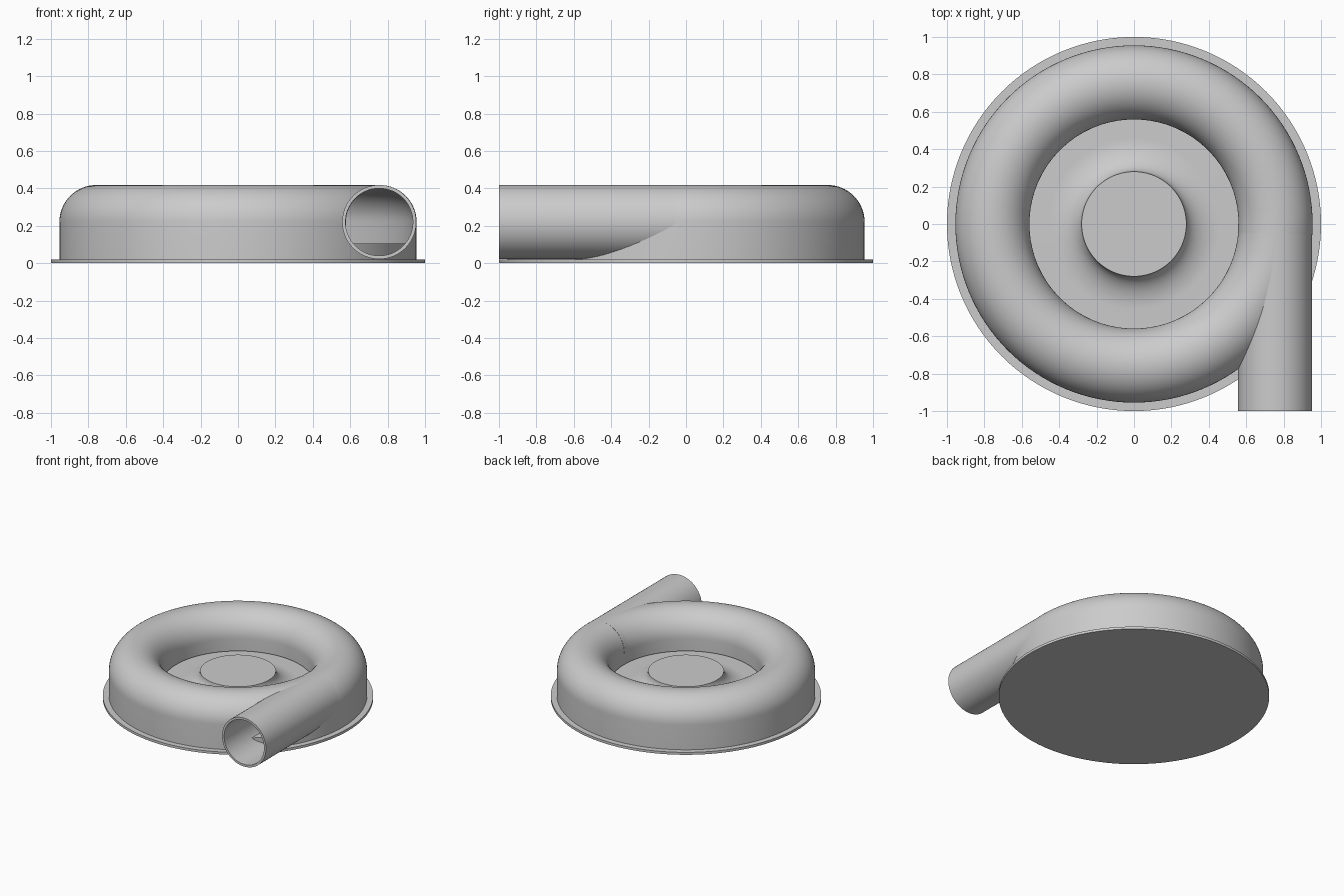
import bpy, bmesh, math
from mathutils import Matrix

cube = bpy.data.objects.get("Cube")
if cube:
    bpy.data.objects.remove(cube, do_unlink=True)

grey = bpy.data.materials.new("plain grey")
grey.use_nodes = True
colour = (0.6, 0.6, 0.6, 1)
grey.diffuse_color = colour
grey.node_tree.nodes["Principled BSDF"].inputs["Base Color"].default_value = colour


def arc(cx, cz, rx, rz, start, end, steps):
    """Points along an elliptical arc, angles in degrees."""
    angles = [math.radians(start + (end - start) * i / steps) for i in range(steps + 1)]
    return [(cx + rx * math.cos(a), cz + rz * math.sin(a)) for a in angles]


def lathe(name, profile, closed=False, steps=128):
    """Spin an (r, z) profile about the z axis."""
    bm = bmesh.new()
    verts = [bm.verts.new((r, 0, z)) for r, z in profile]
    edges = [bm.edges.new(pair) for pair in zip(verts, verts[1:])]
    if closed:
        edges.append(bm.edges.new((verts[-1], verts[0])))
    bmesh.ops.spin(bm, geom=verts + edges, axis=(0, 0, 1), cent=(0, 0, 0),
                   angle=math.tau, steps=steps, use_duplicate=False)
    bmesh.ops.remove_doubles(bm, verts=bm.verts, dist=1e-5)
    bmesh.ops.recalc_face_normals(bm, faces=bm.faces)
    mesh = bpy.data.meshes.new(name)
    bm.to_mesh(mesh)
    bm.free()
    obj = bpy.data.objects.new(name, mesh)
    bpy.context.collection.objects.link(obj)
    mesh.materials.append(grey)
    return obj


def smooth(obj):
    bpy.ops.object.select_all(action="DESELECT")
    obj.select_set(True)
    bpy.context.view_layer.objects.active = obj
    bpy.ops.object.shade_smooth_by_angle(angle=math.radians(30))


# Main dimensions shared by the ring-shaped duct and the straight outlet
duct_r, duct_z = 0.757, 0.22
outer, bore = 0.198, 0.18
floor = 0.02
lip = 0.12

# Mounting flange
base = lathe("base_flange", [(0, 0), (1, 0), (1, floor), (0, floor)])

# Ring-shaped casing shell, open at the centre
shell = [(duct_r + outer, floor)]
shell += arc(duct_r, duct_z, outer, outer, 0, 180, 32)
shell += [(duct_r - outer, lip), (duct_r - bore, lip)]
shell += arc(duct_r, duct_z, bore, bore, 180, 0, 32)
shell += [(duct_r + bore, floor)]
casing = lathe("volute_casing", shell, closed=True)

# Back plate flowing up into the central hub
plate = 0.105
hub = [(0, duct_z), (0.28, duct_z)]
hub += arc(0.46, duct_z, 0.18, duct_z - plate, 180, 270, 16)[1:]
hub += [(duct_r + bore - 0.002, plate), (duct_r + bore - 0.002, floor)]
hub_plate = lathe("hub_and_back_plate", hub)

# Straight outlet pipe, tangent to the ring
to_front = Matrix.Translation((duct_r - 0.002, 0, duct_z)) @ Matrix.Rotation(math.pi / 2, 4, "X")
pipe = lathe("outlet_pipe", [(outer, 0), (outer, 1), (bore, 1), (bore, 0)], closed=True, steps=64)
pipe.data.transform(to_front)

# Opening from the pipe into the casing
cutter = lathe("outlet_cutter", [(0, 0.05), (bore + 0.004, 0.05), (bore + 0.004, 1.1), (0, 1.1)], steps=64)
cutter.data.transform(to_front)
cutter.hide_render = True
cut = casing.modifiers.new("outlet_opening", "BOOLEAN")
cut.operation = "DIFFERENCE"
cut.solver = "EXACT"
cut.object = cutter
bpy.context.view_layer.objects.active = casing
bpy.ops.object.modifier_apply(modifier=cut.name)
bpy.data.objects.remove(cutter, do_unlink=True)

for part in (base, casing, hub_plate, pipe):
    smooth(part)
